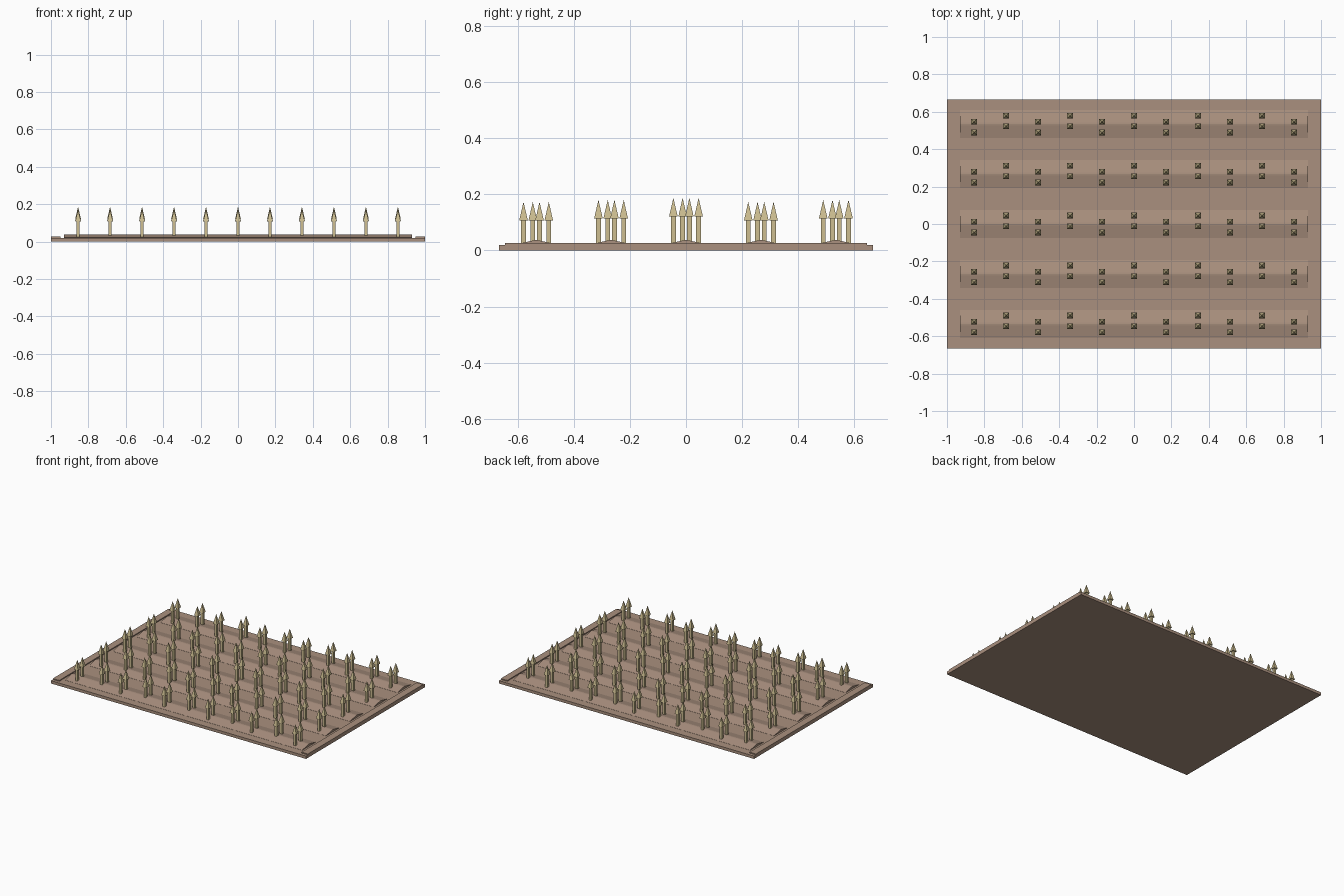
import bpy, bmesh
from mathutils import Matrix, Vector
from math import pi

if "Cube" in bpy.data.objects:
    bpy.data.objects.remove(bpy.data.objects["Cube"])


def material(name, rgb):
    m = bpy.data.materials.new(name)
    m.diffuse_color = (*rgb, 1)
    m.use_nodes = True
    m.node_tree.nodes["Principled BSDF"].inputs["Base Color"].default_value = m.diffuse_color
    return m


soil = material("soil", (0.40, 0.28, 0.21))
straw = material("straw", (0.61, 0.51, 0.28))


def finish(bm, name, mat):
    bmesh.ops.recalc_face_normals(bm, faces=bm.faces[:])
    me = bpy.data.meshes.new(name)
    bm.to_mesh(me)
    bm.free()
    me.materials.append(mat)
    ob = bpy.data.objects.new(name, me)
    bpy.context.collection.objects.link(ob)
    return ob


def add_box(bm, center, size):
    mat = Matrix.Translation(center) @ Matrix.Diagonal((*size, 1))
    bmesh.ops.create_cube(bm, size=1, matrix=mat)


def box(name, center, size, mat):
    bm = bmesh.new()
    add_box(bm, center, size)
    return finish(bm, name, mat)


TOP = 0.02

# soil bed and end rails
box("soil_bed", (0, 0, TOP / 2), (2, 1.333, TOP), soil)
for side, s in (("left", -1), ("right", 1)):
    box(side + "_rail", (s * 0.975, 0, 0.0185), (0.05, 1.29, 0.017), soil)


# long triangular planting ridge
def ridge(name, y):
    bm = bmesh.new()
    profile = [(-0.075, TOP - 0.002), (-0.075, TOP + 0.001), (-0.008, 0.036),
               (0, 0.037), (0.008, 0.036), (0.075, TOP + 0.001), (0.075, TOP - 0.002)]
    face = bm.faces.new([bm.verts.new((-0.93, y + a, z)) for a, z in profile])
    ext = bmesh.ops.extrude_face_region(bm, geom=[face], use_keep_orig=True)
    moved = [g for g in ext["geom"] if isinstance(g, bmesh.types.BMVert)]
    bmesh.ops.translate(bm, verts=moved, vec=(1.86, 0, 0))
    finish(bm, name, soil)


# paired stalks with pyramid heads, staggered along the ridge
def crop_row(name, y, height):
    bm = bmesh.new()
    neck = height - 0.066
    for i in range(11):
        x = (i - 5) * 0.171
        for dy in ((0.045, -0.012) if i % 2 else (0.012, -0.045)):
            add_box(bm, (x, y + dy, (TOP + neck) / 2), (0.017, 0.017, neck - TOP))
            bmesh.ops.create_cone(
                bm, cap_ends=True, segments=4, radius1=0.0215, radius2=0, depth=0.066,
                matrix=Matrix.Translation((x, y + dy, neck + 0.033)) @ Matrix.Rotation(pi / 4, 4, 'Z'))
    finish(bm, name, straw)


for r in range(5):
    y = (r - 2) * 0.267
    ridge(f"ridge_{r + 1}", y)
    crop_row(f"crop_row_{r + 1}", y, 0.173 + 0.007 * (r % 3))
